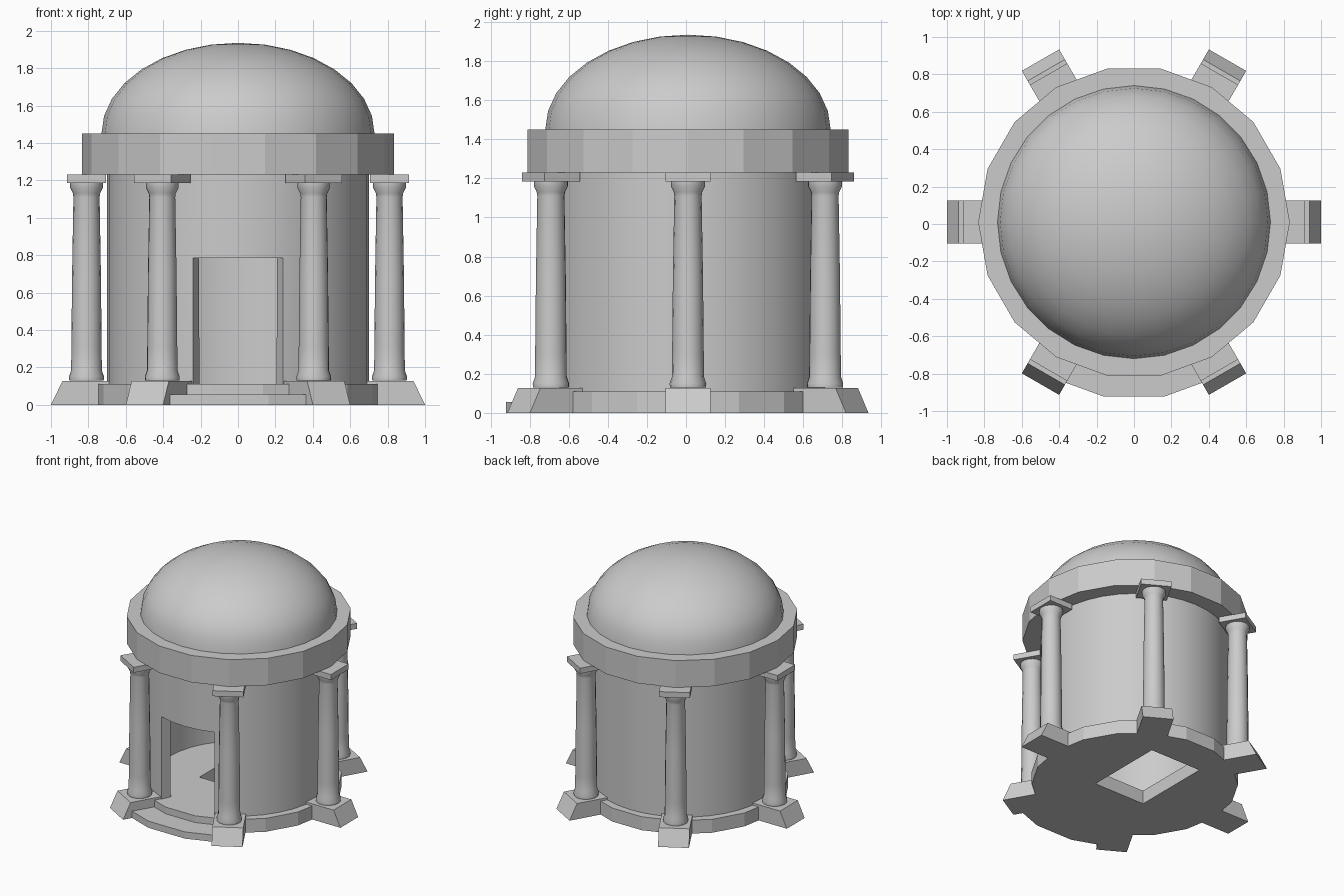
import bpy, bmesh, math
from mathutils import Matrix, Vector

if "Cube" in bpy.data.objects:
    bpy.data.objects.remove(bpy.data.objects["Cube"])

CY = 0.01  # centre of the round plan
TAU = 2 * math.pi


def finish(bm, name, smooth=False, fix=True):
    if fix:
        bmesh.ops.recalc_face_normals(bm, faces=bm.faces)
    me = bpy.data.meshes.new(name)
    bm.to_mesh(me)
    bm.free()
    ob = bpy.data.objects.new(name, me)
    bpy.context.collection.objects.link(ob)
    if smooth:
        bpy.ops.object.select_all(action='DESELECT')
        ob.select_set(True)
        bpy.context.view_layer.objects.active = ob
        bpy.ops.object.shade_smooth_by_angle(angle=math.radians(35))
    return ob


def lathe(name, profile, n, smooth=False, closed=False, matrix=Matrix.Translation((0, CY, 0))):
    """Revolve (radius, z) points with n sides; closed joins last point to first."""
    bm = bmesh.new()
    rings = []
    for r, z in profile:
        if r == 0:
            rings.append([bm.verts.new((0, 0, z))] * n)
        else:
            rings.append([bm.verts.new((r * math.cos(TAU * i / n), r * math.sin(TAU * i / n), z))
                          for i in range(n)])
    pairs = list(zip(rings, rings[1:])) + ([(rings[-1], rings[0])] if closed else [])
    for a, b in pairs:
        for i in range(n):
            j = (i + 1) % n
            bm.faces.new(list(dict.fromkeys((a[i], a[j], b[j], b[i]))))
    bm.transform(matrix)
    return finish(bm, name, smooth, fix=closed or profile[0][0] == 0)


def prism(name, outline, offset, matrix=Matrix.Identity(4)):
    """Extrude a closed outline of 3D points along an offset vector."""
    bm = bmesh.new()
    low = [bm.verts.new(p) for p in outline]
    high = [bm.verts.new(Vector(p) + Vector(offset)) for p in outline]
    bm.faces.new(low)
    bm.faces.new(high[::-1])
    for i in range(len(low)):
        j = (i + 1) % len(low)
        bm.faces.new((low[i], low[j], high[j], high[i]))
    bm.transform(matrix)
    return finish(bm, name)


def box(name, x0, x1, y0, y1, z0, z1, matrix=Matrix.Identity(4)):
    return prism(name, [(x0, y0, z0), (x1, y0, z0), (x1, y1, z0), (x0, y1, z0)],
                 (0, 0, z1 - z0), matrix)


# Floor disc with a rectangular opening
floor = lathe("floor_disc", [(0, 0), (0.765, 0), (0.765, 0.11), (0, 0.11)], 18)
cutter = box("floor_opening_cutter", -0.23, 0.23, -0.17, 0.48, -0.1, 0.3)
cutter.hide_render = True
cutter.hide_set(True)
cut = floor.modifiers.new("opening", 'BOOLEAN')
cut.operation = 'DIFFERENCE'
cut.object = cutter

# Front step between the two front plinths
arc = [math.radians(a) for a in (240, 260, 280, 300)]
ring = [(0.946 * math.cos(a), CY + 0.946 * math.sin(a), 0) for a in arc]
ring += [(0.72 * math.cos(a), CY + 0.72 * math.sin(a), 0) for a in reversed(arc)]
prism("front_step", ring, (0, 0, 0.055))

# Drum wall with a doorway, given thickness inward
drum = lathe("drum_wall", [(0.70, 0.11), (0.70, 0.785), (0.70, 1.23)], 36)
bm = bmesh.new()
bm.from_mesh(drum.data)
door = []
for f in bm.faces:
    c = f.calc_center_median()
    if c.y < 0 and abs(c.x) < 0.22 and c.z < 0.785:
        door.append(f)
bmesh.ops.delete(bm, geom=door, context='FACES')
bm.to_mesh(drum.data)
bm.free()
thick = drum.modifiers.new("thickness", 'SOLIDIFY')
thick.thickness = 0.08
thick.offset = -1
bpy.context.view_layer.objects.active = drum
bpy.ops.object.select_all(action='DESELECT')
drum.select_set(True)
bpy.ops.object.modifier_apply(modifier=thick.name)
bpy.ops.object.shade_smooth_by_angle(angle=math.radians(30))

# Entablature ring and dome
lathe("entablature", [(0.62, 1.23), (0.833, 1.23), (0.833, 1.45), (0.62, 1.45)], 18, closed=True)
dome = [(0.73 * math.cos(t), 1.45 + 0.485 * math.sin(t))
        for t in (math.pi / 2 * i / 8 for i in range(8))]
lathe("dome", dome + [(0, 1.935)], 28, smooth=True)

# Six columns, each with plinth, shaft and cap slab
shaft = [(0, 0.13), (0.092, 0.13), (0.094, 0.15), (0.082, 0.185), (0.081, 0.3), (0.077, 0.7),
         (0.07, 1.11), (0.073, 1.13), (0.088, 1.16), (0.088, 1.187), (0, 1.187)]
for k in range(6):
    m = Matrix.Translation((0, CY, 0)) @ Matrix.Rotation(k * TAU / 6, 4, 'Z')
    prism(f"plinth_{k + 1}",
          [(0.68, -0.115, 0), (1.0, -0.115, 0), (0.938, -0.115, 0.128), (0.68, -0.115, 0.128)],
          (0, 0.23, 0), m)
    lathe(f"column_{k + 1}", shaft, 16, smooth=True, matrix=m @ Matrix.Translation((0.81, 0, 0)))
    box(f"column_cap_{k + 1}", 0.705, 0.914, -0.115, 0.115, 1.185, 1.23, m)
